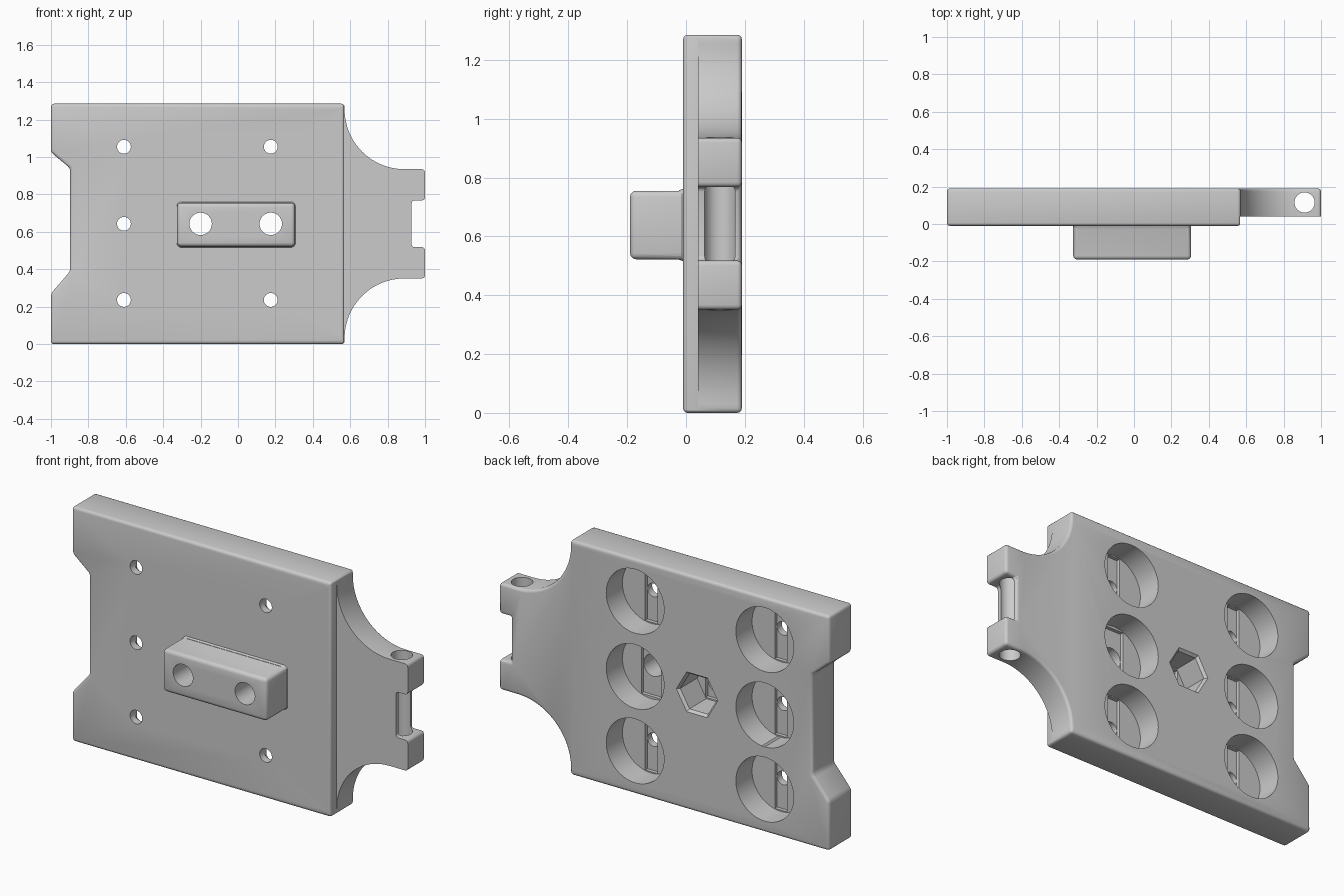
import bpy, bmesh, math
from mathutils import Matrix

cube = bpy.data.objects.get("Cube")
if cube:
    bpy.data.objects.remove(cube, do_unlink=True)

grey = bpy.data.materials.new("plain_grey")
grey.use_nodes = True
COLOUR = (0.6, 0.6, 0.6, 1)
grey.diffuse_color = COLOUR
grey.node_tree.nodes["Principled BSDF"].inputs["Base Color"].default_value = COLOUR

FRONT, BACK, MID = -0.01, 0.19, 0.643   # plate faces and mid height
STEP = 0.04                             # front face of the hinge tongue
EDGE = 0.57                             # where plate meets tongue


def prism(name, outline, y0, y1, taper=1.0):
    """Extrude an x-z outline along y, scaling the far end by taper."""
    bm = bmesh.new()
    cx = sum(p[0] for p in outline) / len(outline)
    cz = sum(p[1] for p in outline) / len(outline)
    near = [bm.verts.new((x, y0, z)) for x, z in outline]
    far = [bm.verts.new((cx + (x - cx) * taper, y1, cz + (z - cz) * taper))
           for x, z in outline]
    bm.faces.new(near)
    bm.faces.new(far[::-1])
    n = len(outline)
    for i in range(n):
        j = (i + 1) % n
        bm.faces.new((near[i], near[j], far[j], far[i]))
    bmesh.ops.recalc_face_normals(bm, faces=bm.faces)
    mesh = bpy.data.meshes.new(name)
    bm.to_mesh(mesh)
    bm.free()
    mesh.materials.append(grey)
    obj = bpy.data.objects.new(name, mesh)
    bpy.context.collection.objects.link(obj)
    return obj


def upright(name, outline):
    """Extrude an x-y outline along z, past both ends of the plate."""
    obj = prism(name, outline, -1.5, 0.2)
    obj.data.transform(Matrix.Rotation(math.radians(-90), 4, 'X'))
    return obj


def arc(x, z, r, a0, a1, n):
    steps = [math.radians(a0 + (a1 - a0) * i / n) for i in range(n + 1)]
    return [(x + r * math.cos(a), z + r * math.sin(a)) for a in steps]


def ring(x, z, r, n=48):
    return arc(x, z, r, 0, 360, n)[:-1]


def rect(x0, x1, z0, z1, r=0):
    """Rectangle outline, with rounded corners if r is given."""
    if not r:
        return [(x0, z0), (x1, z0), (x1, z1), (x0, z1)]
    centres = rect(x0 + r, x1 - r, z0 + r, z1 - r)
    return [p for i, (x, z) in enumerate(centres)
            for p in arc(x, z, r, 180 + 90 * i, 270 + 90 * i, 4)]


def apply(obj, mod):
    bpy.context.view_layer.objects.active = obj
    bpy.ops.object.modifier_apply(modifier=mod.name)


def bevel(obj, width):
    mod = obj.modifiers.new("Round", 'BEVEL')
    mod.width, mod.segments = width, 3
    mod.limit_method, mod.angle_limit = 'ANGLE', math.radians(35)
    apply(obj, mod)


def combine(obj, other, operation='DIFFERENCE'):
    mod = obj.modifiers.new("Combine", 'BOOLEAN')
    mod.operation, mod.object, mod.solver = operation, other, 'EXACT'
    apply(obj, mod)
    bpy.data.objects.remove(other, do_unlink=True)


# Plate outline: left notch, scooped hinge tongue on the right
left_side = [(-1, 1.285), (-1, 1.025), (-0.897, 0.94),
             (-0.897, 0.39), (-1, 0.27), (-1, 0)]
upper = arc(0.89, 1.255, 0.32, 180, 270, 24) + [
    (1, 0.935), (1, 0.768), (0.928, 0.768)]
lower = [(x, 2 * MID - z) for x, z in upper]
outline = left_side + [(EDGE, 0)] + lower + upper[::-1] + [(EDGE, 1.285)]
body = prism("mounting_plate", outline, FRONT, BACK)
bevel(body, 0.016)

# Set the tongue back from the front face, rounding the plate edge
r = 0.014
side = EDGE - 0.002
combine(body, upright("tongue_step", [(side - r, -0.05)]
        + arc(side - r, FRONT + r, r, -90, 0, 4)
        + [(side, STEP), (1.1, STEP), (1.1, -0.05)]))

# Raised front block with a flared foot
block = prism("front_block", rect(-0.325, 0.305, 0.522, 0.755), -0.19, 0.03)
bevel(block, 0.02)
combine(body, block, 'UNION')
foot = prism("block_foot", rect(-0.333, 0.313, 0.514, 0.763, 0.025),
             FRONT + 0.008, FRONT - 0.014, 0.95)
combine(body, foot, 'UNION')

# Round back recesses, each with a shallow slot and a screw hole
FLOOR = BACK - 0.14
for x in (-0.61, 0.175):
    for z in (0.236, MID, 1.055):
        r = 0.06 if x > 0 and z == MID else 0.037
        half = math.sqrt(0.172 ** 2 - r ** 2)
        combine(body, prism("recess", ring(x, z, 0.175, 64), FLOOR, BACK + 0.1))
        combine(body, prism("slot", rect(x - r, x + r, z - half, z + half),
                            FLOOR - 0.02, FLOOR + 0.03))
        combine(body, prism("screw_hole", ring(x, z, r, 32), -0.3, FLOOR + 0.03))

# Chamfered hexagonal nut pocket and its bolt hole
combine(body, prism("nut_pocket", ring(-0.2, MID, 0.112, 6), 0.03, 0.3))
combine(body, prism("nut_chamfer", ring(-0.2, MID, 0.112, 6), BACK - 0.015,
                    BACK + 0.005, 1.16))
combine(body, prism("nut_slot", rect(-0.26, -0.14, MID - 0.09, MID + 0.09),
                    0.01, 0.05))
combine(body, prism("bolt_hole", ring(-0.2, MID, 0.06, 32), -0.3, 0.04))

# Vertical hinge pin hole through the tongue
combine(body, upright("pin_hole", ring(0.912, 0.115, 0.054, 40)))

# Smooth the rounded edges, keep the rest crisp
bpy.ops.object.select_all(action='DESELECT')
body.select_set(True)
bpy.context.view_layer.objects.active = body
bpy.ops.object.shade_smooth_by_angle(angle=math.radians(35))
